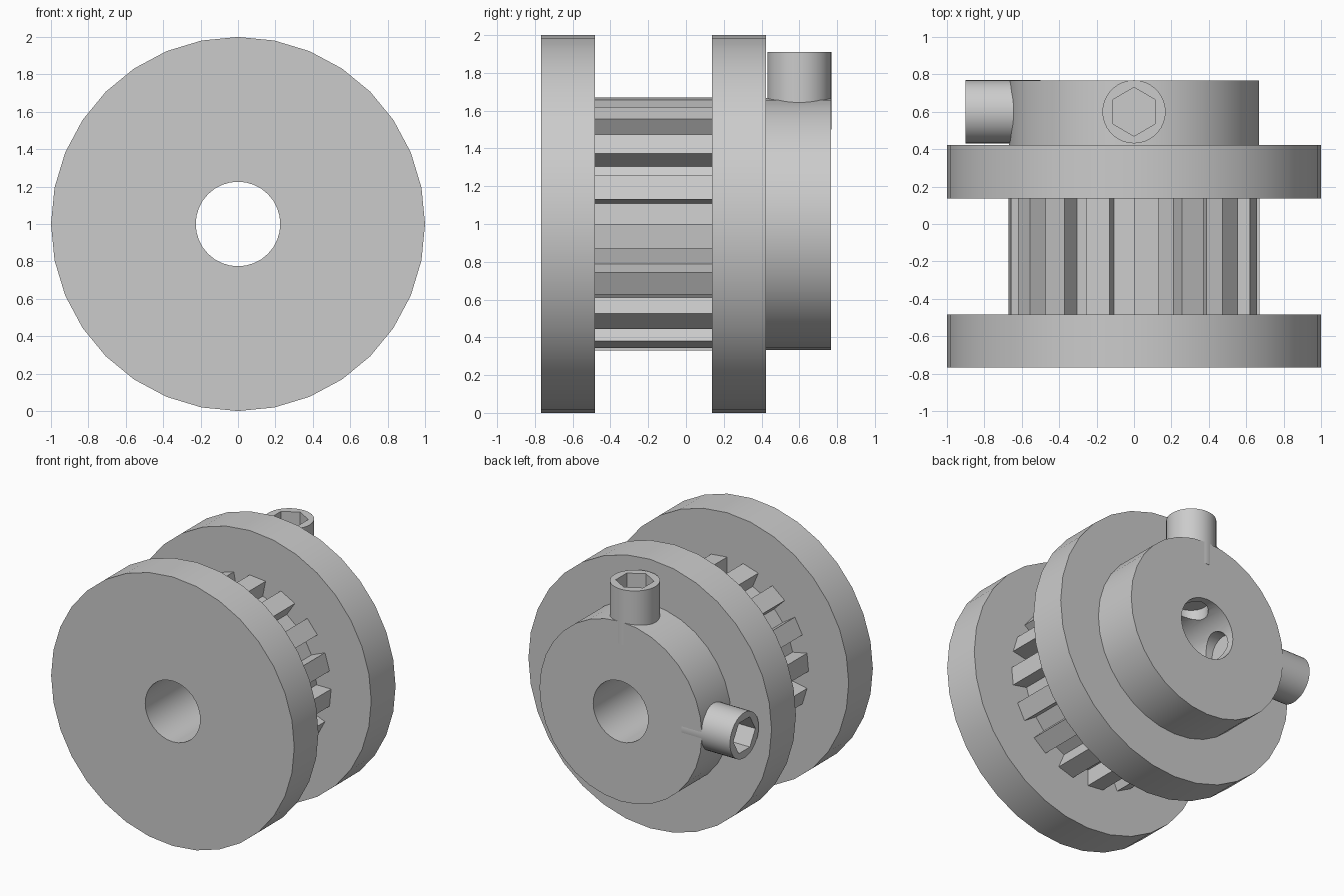
import bpy, bmesh
from math import sin, cos, pi, radians

if "Cube" in bpy.data.objects:
    bpy.data.objects.remove(bpy.data.objects["Cube"])

N = 32          # sides of the round parts
BORE = 0.226
SCREW_Y = 0.6


def about_y(u, v, h):
    return (u, h, 1 + v)


def upward(u, v, h):
    return (u, SCREW_Y + v, 1 + h)


def leftward(u, v, h):
    return (-h, SCREW_Y + v, 1 + u)


def circle(r, angles):
    return [(r * sin(a), r * cos(a)) for a in angles]


def turns(n):
    return [2 * pi * i / n for i in range(n)]


def loft(name, sections, place, closed):
    """Skin (outline, height) sections; closed joins last to first, else ends are capped."""
    bm = bmesh.new()
    loops = [[bm.verts.new(place(u, v, h)) for u, v in pts] for pts, h in sections]
    n = len(loops[0])
    pairs = list(zip(loops, loops[1:]))
    if closed:
        pairs.append((loops[-1], loops[0]))
    else:
        bm.faces.new(loops[0])
        bm.faces.new(loops[-1])
    for a, b in pairs:
        for i in range(n):
            j = (i + 1) % n
            bm.faces.new((a[i], a[j], b[j], b[i]))
    bmesh.ops.remove_doubles(bm, verts=bm.verts, dist=0.0005)
    bmesh.ops.recalc_face_normals(bm, faces=bm.faces)
    me = bpy.data.meshes.new(name)
    bm.to_mesh(me)
    bm.free()
    ob = bpy.data.objects.new(name, me)
    bpy.context.collection.objects.link(ob)
    return ob


def select(ob):
    bpy.ops.object.select_all(action='DESELECT')
    ob.select_set(True)
    bpy.context.view_layer.objects.active = ob


def ring(name, outer, angles, y0, y1):
    inner = circle(BORE, angles)
    return loft(name, [(outer, y0), (outer, y1), (inner, y1), (inner, y0)], about_y, True)


# flanges and hub
round_angles = turns(N)
parts = [ring(name, circle(r, round_angles), round_angles, y0, y1)
         for name, r, y0, y1 in (("front_flange", 1.0, -0.767, -0.483),
                                 ("back_flange", 1.0, 0.137, 0.423),
                                 ("hub", 0.668, 0.423, 0.767))]
hub = parts[-1]

# toothed belt ring: 16 teeth, each one side of the 32-gon wide
step = 2 * pi / N
angles, outline = [], []
for k in range(N // 2):
    a, b = 2 * k * step, (2 * k + 1) * step
    for ang, r in ((a, 0.55), (a, 0.67), (b, 0.67), (b, 0.55)):
        angles.append(ang)
        outline.append((r * sin(ang), r * cos(ang)))
parts.append(ring("toothed_ring", outline, angles, -0.483, 0.137))

# clamping screws with hex sockets
screw_angles = turns(36)
body = circle(0.169, screw_angles)
socket = []
for t in screw_angles:
    r = 0.13 * cos(pi / 6) / cos(t % (pi / 3) - pi / 6)
    socket.append((r * sin(t), r * cos(t)))

for name, place, tip in (("top_screw", upward, 0.91), ("side_screw", leftward, 0.9)):
    parts.append(loft(name, [(body, 0.5), (body, tip), (socket, tip), (socket, tip - 0.14)],
                      place, False))
    # screw hole opening into the bore
    hole = circle(0.115, turns(24))
    cutter = loft(name + "_hole", [(hole, 0.05), (hole, 0.28)], place, False)
    cutter.hide_render = True
    mod = hub.modifiers.new("hole", 'BOOLEAN')
    mod.operation = 'DIFFERENCE'
    mod.solver = 'EXACT'
    mod.object = cutter
    select(hub)
    bpy.ops.object.modifier_apply(modifier=mod.name)
    bpy.data.objects.remove(cutter)

# smooth round walls, keep crisp edges
for ob in parts:
    select(ob)
    bpy.ops.object.shade_smooth_by_angle(angle=radians(30))
